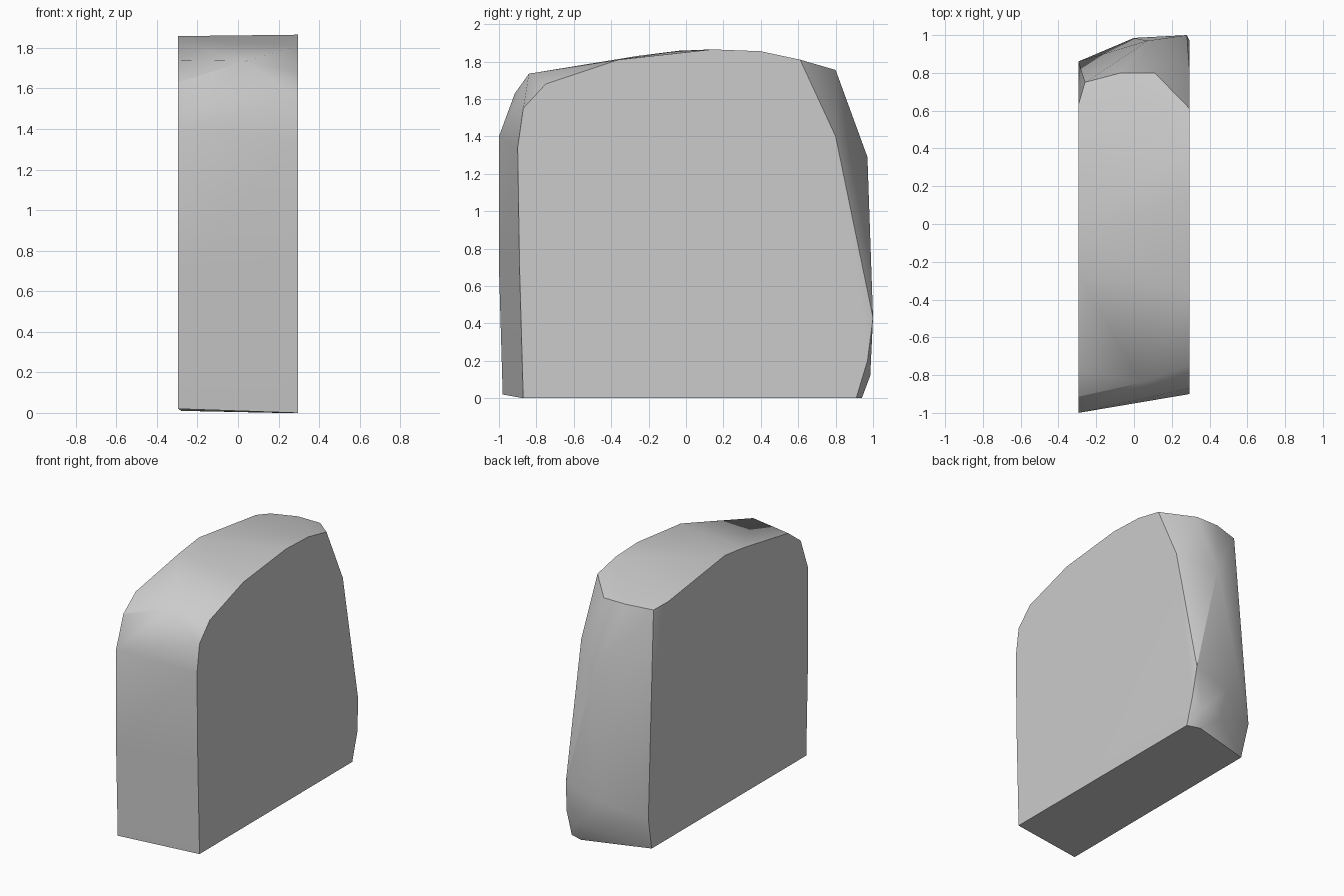
import bpy
import bmesh
import math

# Remove the default cube only
default_cube = bpy.data.objects.get("Cube")
if default_cube:
    bpy.data.objects.remove(default_cube, do_unlink=True)

HALF_WIDTH = 0.295


def make_material(name, colour):
    """One flat colour, shown in the viewport and in a render."""
    material = bpy.data.materials.new(name)
    material.use_nodes = True
    material.diffuse_color = colour
    shader = material.node_tree.nodes["Principled BSDF"]
    shader.inputs["Base Color"].default_value = colour
    shader.inputs["Roughness"].default_value = 0.8
    return material


def side_points(x, outline):
    """Place a (y, z) outline on the plane of one broad side."""
    return [(x, y, z) for y, z in outline]


# Broad side on +x: front foot, over the domed top, down to the back foot
left_side = side_points(HALF_WIDTH, [
    (-0.87, 0), (-0.89, 0.7), (-0.9, 1.34), (-0.87, 1.55), (-0.75, 1.68),
    (-0.36, 1.81), (0.14, 1.865), (0.4, 1.855), (0.61, 1.81),
    (0.8, 1.4), (0.97, 0.2), (0.91, 0),
])

# Broad side on -x: longer at the front, cut back at the rear
right_side = side_points(-HALF_WIDTH, [
    (-0.98, 0.02), (-1, 0.7), (-1, 1.4), (-0.915, 1.63), (-0.77, 1.74),
    (-0.26, 1.83), (-0.035, 1.858), (0.63, 1.77), (0.86, 0.25),
])

# Chipped front brow
front_brow = [(0.04, -0.84, 1.735)]

# Worn rim where the top meets the back
back_rim = [(-0.26, 0.75, 1.745), (-0.07, 0.8, 1.755), (0.11, 0.8, 1.755)]

# Bulging back face
back_bulge = [
    (0.07, 0.97, 1.29), (0.28, 1, 0.43), (0, 0.985, 0.35),
    (0.05, 0.97, 0.12), (0.22, 0.985, 0.12),
]

# Rounded back foot
back_foot = [(0.2, 0.94, 0), (-0.28, 0.8, 0.01)]


def build_block(name, points, material):
    """Wrap the worn outline points in one closed stone block."""
    bm = bmesh.new()
    for point in points:
        bm.verts.new(point)
    result = bmesh.ops.convex_hull(bm, input=bm.verts[:])
    unused = {item for key in ("geom_interior", "geom_unused")
              for item in result[key]
              if isinstance(item, bmesh.types.BMVert) and item.is_valid}
    loose = [v for v in unused if not v.link_faces]
    bmesh.ops.delete(bm, geom=loose, context="VERTS")
    # Merge the flat triangles of the broad sides
    bmesh.ops.dissolve_limit(bm, angle_limit=math.radians(0.5),
                             verts=bm.verts[:], edges=bm.edges[:])
    bmesh.ops.recalc_face_normals(bm, faces=bm.faces[:])
    mesh = bpy.data.meshes.new(name)
    bm.to_mesh(mesh)
    bm.free()
    mesh.materials.append(material)
    block = bpy.data.objects.new(name, mesh)
    bpy.context.collection.objects.link(block)
    return block


stone_grey = make_material("stone_grey", (0.6, 0.6, 0.6, 1))
all_points = (left_side + right_side + front_brow
              + back_rim + back_bulge + back_foot)
stone_block = build_block("stone_block", all_points, stone_grey)

# Soft facets with crisp outer edges
bpy.ops.object.select_all(action="DESELECT")
stone_block.select_set(True)
bpy.context.view_layer.objects.active = stone_block
bpy.ops.object.shade_smooth_by_angle(angle=math.radians(30))
